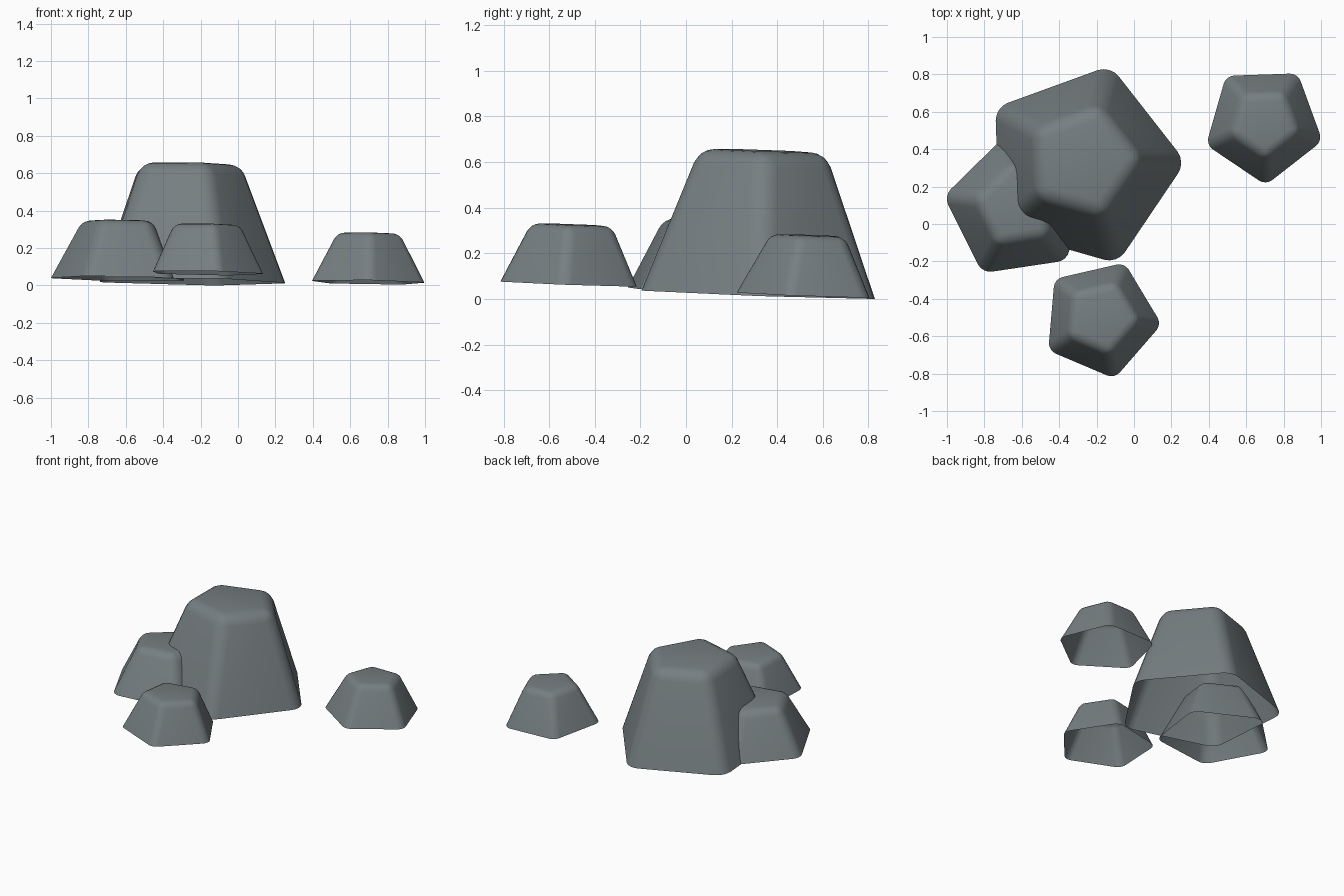
import bpy, bmesh
from math import cos, sin, pi, radians
from mathutils import Vector

if "Cube" in bpy.data.objects:
    bpy.data.objects.remove(bpy.data.objects["Cube"])

stone = bpy.data.materials.new("slate_grey")
stone.diffuse_color = (0.18, 0.21, 0.22, 1)
stone.use_nodes = True
stone.node_tree.nodes["Principled BSDF"].inputs["Base Color"].default_value = stone.diffuse_color


def rock(name, centre, r_base, r_top, height, turn, slope):
    """Open-bottomed five-sided boulder, rounded edges, leaning with the ground."""
    bm = bmesh.new()

    def ring(r, z):
        angles = [radians(turn) + 2 * pi * i / 5 for i in range(5)]
        return [bm.verts.new((r * cos(a), r * sin(a), z)) for a in angles]

    low, high = ring(r_base, 0), ring(r_top, height)
    for i in range(5):
        j = (i + 1) % 5
        bm.faces.new((low[i], low[j], high[j], high[i]))
    bm.faces.new(high)

    mesh = bpy.data.meshes.new(name)
    bm.to_mesh(mesh)
    bm.free()
    mesh.materials.append(stone)
    obj = bpy.data.objects.new(name, mesh)
    bpy.context.collection.objects.link(obj)

    # lean so the base follows the ground slope
    normal = Vector((-slope[0], -slope[1], 1))
    obj.rotation_mode = 'QUATERNION'
    obj.rotation_quaternion = Vector((0, 0, 1)).rotation_difference(normal)
    obj.location = centre

    # rounded edges
    bevel = obj.modifiers.new("rounding", 'BEVEL')
    bevel.width = r_base * 0.125
    bevel.segments = 4
    bevel.limit_method = 'ANGLE'
    bevel.angle_limit = radians(30)
    mesh.shade_smooth()
    return obj


slope = (-0.015, -0.036)
rock("large_rock", (-0.28, 0.312, 0.021), 0.557, 0.31, 0.63, 2, slope)
rock("left_rock", (-0.63, 0.085, 0.036), 0.392, 0.225, 0.31, 26.5, slope)
rock("front_rock", (-0.178, -0.508, 0.066), 0.327, 0.198, 0.26, -5, slope)
rock("right_rock", (0.693, 0.5345, 0.017), 0.327, 0.186, 0.262, -16, slope)
